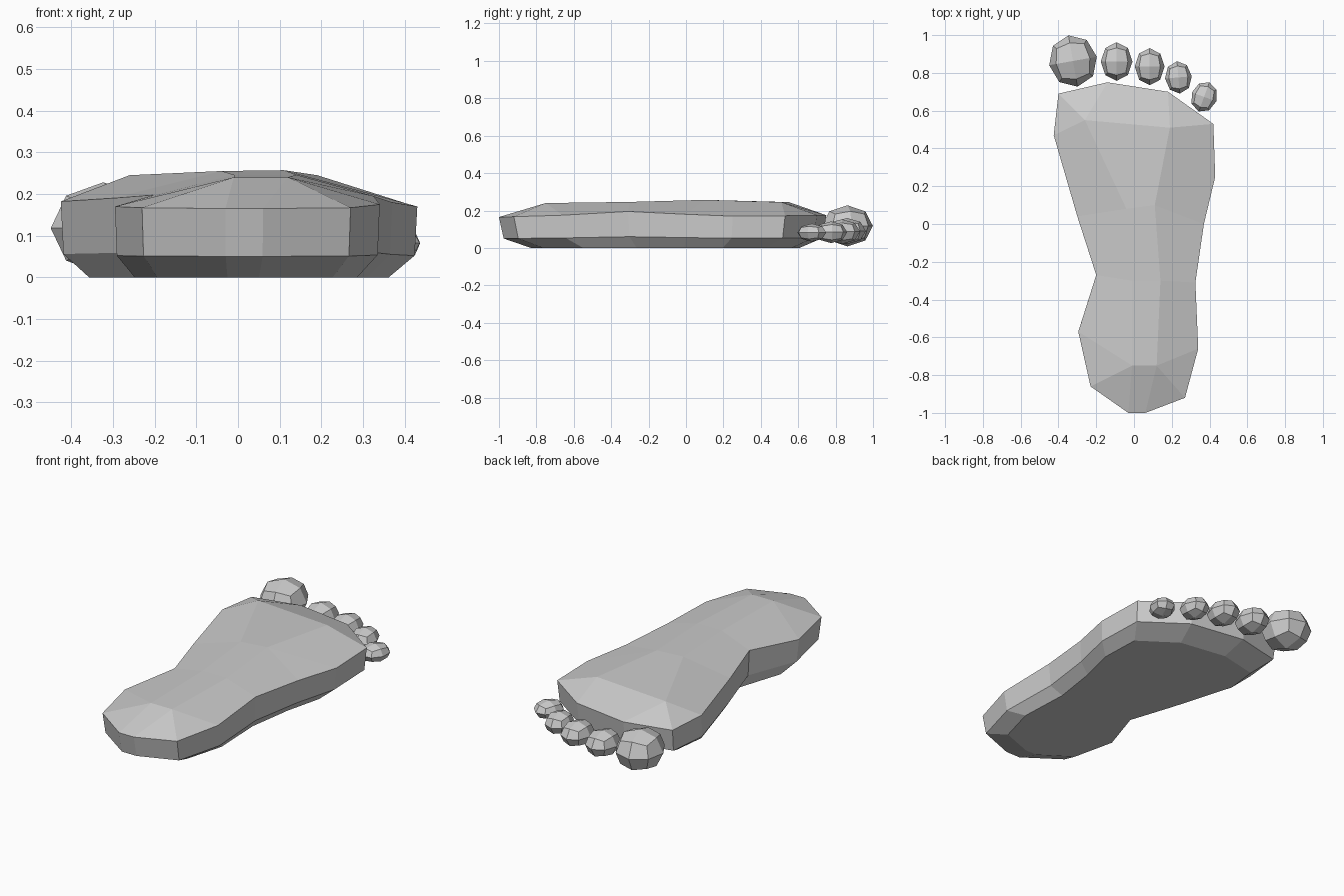
import bpy, bmesh
from math import radians
from mathutils import Matrix, Vector

if "Cube" in bpy.data.objects:
    bpy.data.objects.remove(bpy.data.objects["Cube"])


def make_object(name, bm):
    bmesh.ops.recalc_face_normals(bm, faces=bm.faces[:])
    mesh = bpy.data.meshes.new(name)
    bm.to_mesh(mesh)
    bm.free()
    obj = bpy.data.objects.new(name, mesh)
    bpy.context.collection.objects.link(obj)
    return obj


# Outline of the foot seen from above: x, y, height of upper rim, index of nearest instep point
OUTLINE = [
    (-0.40, 0.69, .175, 0), (-0.14, 0.75, .175, 0), (0.18, 0.70, .175, 7), (0.42, 0.53, .172, 7),
    (0.43, 0.25, .17, 6), (0.37, 0.0, .18, 6), (0.325, -0.31, .195, 5), (0.34, -0.66, .175, 4),
    (0.27, -0.92, .167, 4), (0.06, -1.0, .165, 4), (-0.03, -1.0, .165, 3), (-0.23, -0.86, .167, 3),
    (-0.295, -0.57, .17, 3), (-0.20, -0.27, .198, 2), (-0.30, 0.04, .19, 1), (-0.425, 0.47, .182, 0),
]
# Raised instep: left side from toes to heel, then right side back again
INSTEP = [
    (-0.26, 0.55, .245), (-0.04, 0.08, .255), (-0.01, -0.30, .246), (-0.01, -0.75, .24),
    (0.12, -0.75, .24), (0.14, -0.30, .246), (0.11, 0.10, .257), (0.19, 0.51, .245),
]

# Foot body
bm = bmesh.new()
n = len(OUTLINE)
sole = [bm.verts.new((x * .84, (y + .05) * .82 - .05, 0)) for x, y, z, k in OUTLINE]
lower = [bm.verts.new((x * .985, y * .975, z * .33 - .004)) for x, y, z, k in OUTLINE]
upper = [bm.verts.new((x, y, z)) for x, y, z, k in OUTLINE]
crest = [bm.verts.new(p) for p in INSTEP]
bm.faces.new(sole)
for i in range(n):
    j = (i + 1) % n
    bm.faces.new((sole[i], sole[j], lower[j], lower[i]))
    bm.faces.new((lower[i], lower[j], upper[j], upper[i]))
    a, b = crest[OUTLINE[i][3]], crest[OUTLINE[j][3]]
    bm.faces.new((upper[i], upper[j], b) if a is b else (upper[i], upper[j], b, a))
for i in range(3):
    bm.faces.new((crest[i], crest[i + 1], crest[6 - i], crest[7 - i]))
make_object("foot_body", bm)


# Toes: once-subdivided cubes rounded to low-poly balls
def toe(name, centre, radii, yaw):
    bm = bmesh.new()
    bmesh.ops.create_cube(bm, size=2)
    bmesh.ops.subdivide_edges(bm, edges=bm.edges[:], cuts=1, use_grid_fill=True)
    for v in bm.verts:
        v.co = v.co.normalized()
    bm.transform(Matrix.Translation(Vector(centre)) @ Matrix.Rotation(radians(yaw), 4, 'Z')
                 @ Matrix.Diagonal((*radii, 1)))
    make_object(name, bm)


toe("big_toe", (-.323, .863, .118), (.128, .138, .11), 10)
toe("second_toe", (-.092, .86, .09), (.084, .102, .07), 0)
toe("third_toe", (.083, .833, .087), (.079, .098, .066), 0)
toe("fourth_toe", (.235, .776, .084), (.071, .086, .058), 5)
toe("little_toe", (.371, .673, .082), (.069, .082, .048), -20)
